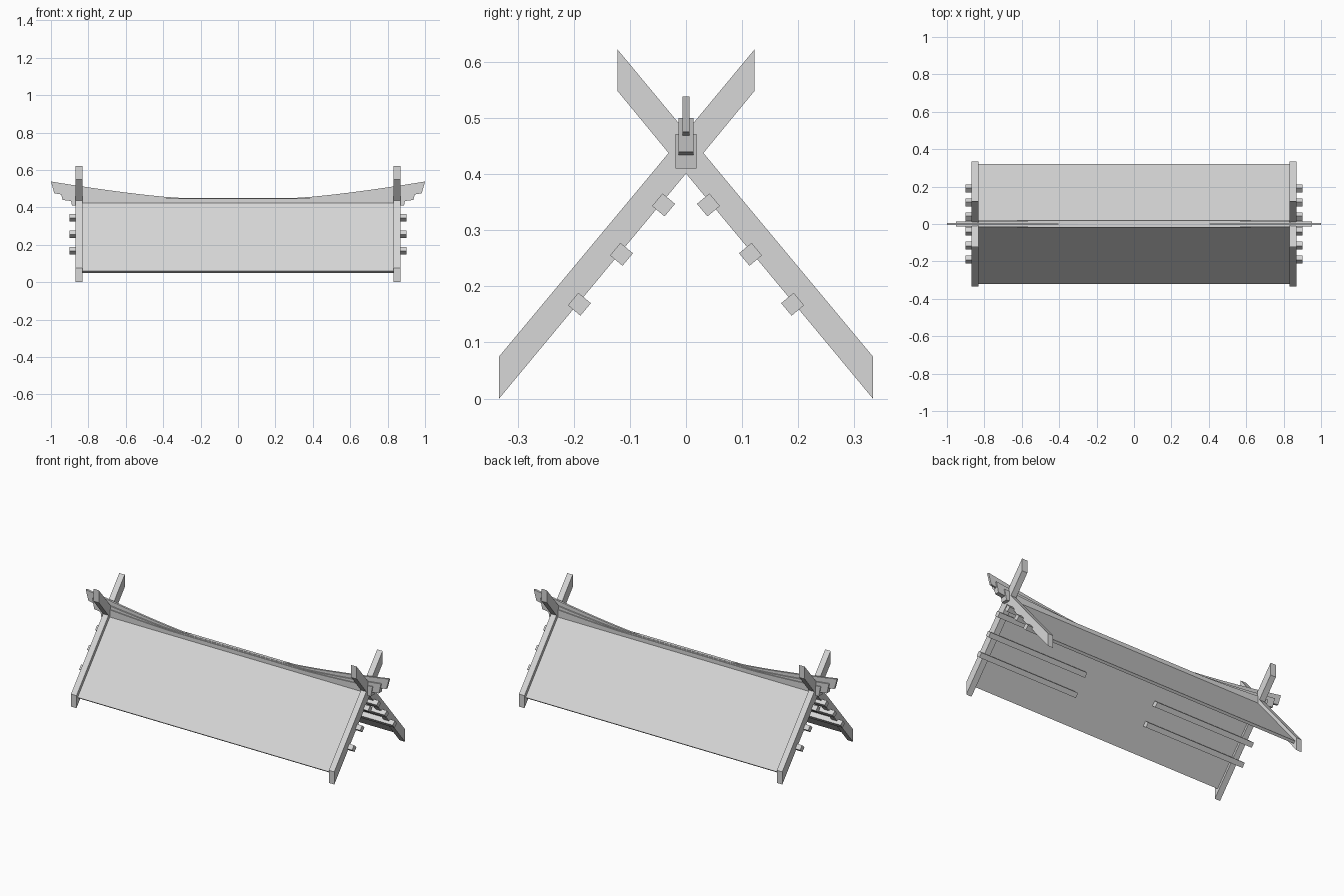
import bpy
import bmesh
from mathutils import Vector

if "Cube" in bpy.data.objects:
    bpy.data.objects.remove(bpy.data.objects["Cube"], do_unlink=True)

GREY = (0.68, 0.68, 0.68, 1.0)
mat = bpy.data.materials.new("pale_grey")
mat.use_nodes = True
mat.diffuse_color = GREY
mat.node_tree.nodes["Principled BSDF"].inputs["Base Color"].default_value = GREY


def prism(name, outline, offset):
    """Extrude a closed 3D outline along an offset vector."""
    bm = bmesh.new()
    face = bm.faces.new([bm.verts.new(p) for p in outline])
    ext = bmesh.ops.extrude_face_region(bm, geom=[face])
    moved = [g for g in ext["geom"] if isinstance(g, bmesh.types.BMVert)]
    bmesh.ops.translate(bm, verts=moved, vec=Vector(offset))
    bmesh.ops.recalc_face_normals(bm, faces=bm.faces)
    mesh = bpy.data.meshes.new(name)
    bm.to_mesh(mesh)
    bm.free()
    mesh.materials.append(mat)
    obj = bpy.data.objects.new(name, mesh)
    bpy.context.collection.objects.link(obj)
    return obj


def along_x(name, profile, x0, x1):
    """Extrude a y-z profile from x0 to x1."""
    return prism(name, [(x0, y, z) for y, z in profile], (x1 - x0, 0, 0))


# Thin folded roof panel
along_x("roof_panel", [(-0.322, 0.06), (0, 0.446), (0.322, 0.06),
                       (0.31, 0.05), (0, 0.4226), (-0.31, 0.05)], -0.835, 0.835)

# Crossed gable boards, one half of the outline mirrored
half = [(0.333, 0), (0.333, 0.075), (0.031, 0.4375), (0.122, 0.548), (0.122, 0.622)]
cross = [(0, 0.401)] + half + [(0, 0.475)] + [(-y, z) for y, z in reversed(half)]

# Square purlins tilted with the slope
along = Vector((0.64, 0.768)) * 0.0145
across = Vector((-0.768, 0.64)) * 0.0145
purlins = [("upper", -0.04, 0.345), ("middle", -0.115, 0.257), ("lower", -0.19, 0.168)]

for side, s in (("left", 1), ("right", -1)):
    along_x(f"{side}_gable_cross", cross, s * 0.832, s * 0.868)
    for level, y, z in purlins:
        c = Vector((y, z))
        square = [c + along + across, c + along - across,
                  c - along - across, c - along + across]
        for face, f in (("front", 1), ("back", -1)):
            along_x(f"{side}_{face}_{level}_purlin",
                    [(f * p.x, p.y) for p in square], s * 0.24, s * 0.9)


# Ridge boards: stacked layers that sweep up towards slanted ends
def ridge_board(name, half_width, end, start, base, rise, depth, slant):
    def top(x):
        t = max(0, (abs(x) - start) / (end - start))
        return base + rise * t ** 1.3

    n = 20
    xs = [end * (2 * i / n - 1) for i in range(n + 1)]
    upper = [(x, -half_width, top(x)) for x in xs]
    lower = [(x * (end - slant) / end, -half_width, max(0.41, top(x) - depth))
             for x in reversed(xs)]
    prism(name, upper + lower, (0, 2 * half_width, 0))


ridge_board("ridge_base", 0.019, 0.90, 0.45, 0.447, 0.024, 0.061, 0.012)
ridge_board("ridge_middle", 0.0135, 0.952, 0.40, 0.4485, 0.051, 0.06, 0.014)
ridge_board("ridge_top", 0.006, 1.0, 0.30, 0.45, 0.088, 0.063, 0.018)
